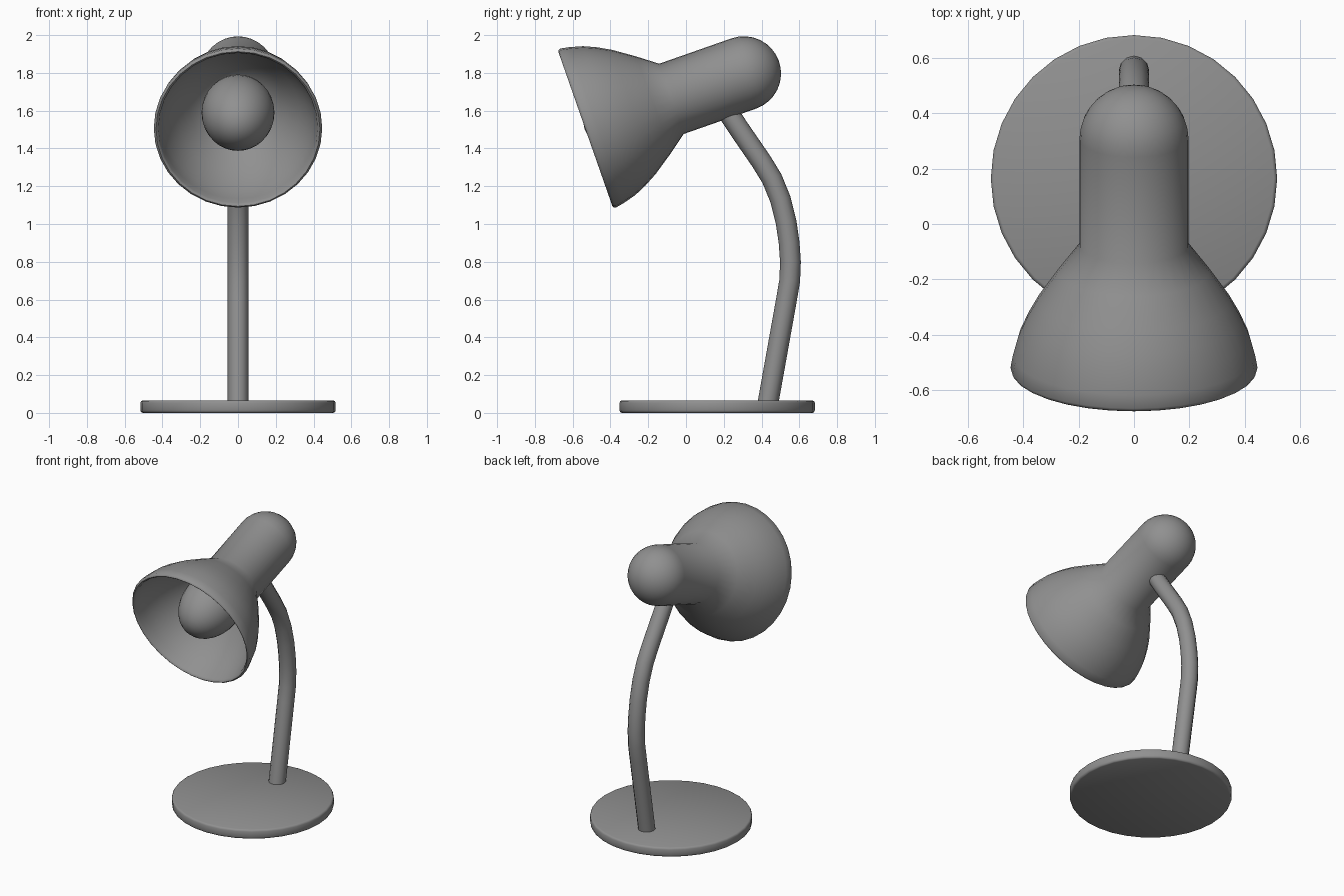
import bpy, bmesh, math
from mathutils import Matrix

if "Cube" in bpy.data.objects:
    bpy.data.objects.remove(bpy.data.objects["Cube"])

TILT = math.radians(-70.7)              # head axis points back and up
RIM = (0, -0.53, 1.504)                 # centre of the shade opening
HEAD = Matrix.Translation(RIM) @ Matrix.Rotation(TILT, 4, 'X')

# Dark grey finish
dark = bpy.data.materials.new("dark_grey")
dark.diffuse_color = (0.28, 0.28, 0.28, 1)
dark.use_nodes = True
dark.node_tree.nodes["Principled BSDF"].inputs["Base Color"].default_value = dark.diffuse_color


def lathe(name, profile, matrix, sides=32):
    """Revolve (radius, height) points around local z."""
    bm = bmesh.new()
    rings = []
    for r, h in profile:
        if r < 1e-5:
            rings.append([bm.verts.new((0, 0, h))] * sides)
        else:
            rings.append([bm.verts.new((r * math.cos(2 * math.pi * i / sides),
                                        r * math.sin(2 * math.pi * i / sides), h))
                          for i in range(sides)])
    for a, b in zip(rings, rings[1:]):
        for i in range(sides):
            j = (i + 1) % sides
            quad = list(dict.fromkeys([a[i], a[j], b[j], b[i]]))
            if len(quad) > 2:
                bm.faces.new(quad)
    bmesh.ops.recalc_face_normals(bm, faces=bm.faces)
    me = bpy.data.meshes.new(name)
    bm.to_mesh(me)
    bm.free()
    me.materials.append(dark)
    ob = bpy.data.objects.new(name, me)
    bpy.context.collection.objects.link(ob)
    ob.matrix_world = matrix
    bpy.ops.object.select_all(action='DESELECT')
    ob.select_set(True)
    bpy.context.view_layer.objects.active = ob
    bpy.ops.object.shade_smooth_by_angle(angle=math.radians(50))
    return ob


def dome(radius, centre, steps=8):
    """Quarter circle from the wall to the axis."""
    return [(radius * math.cos(k * math.pi / 2 / steps),
             centre + radius * math.sin(k * math.pi / 2 / steps))
            for k in range(steps)] + [(0, centre + radius)]


# Round base with softened edges
lathe("base", [(0, 0), (0.505, 0), (0.513, 0.004), (0.517, 0.014), (0.517, 0.053),
               (0.513, 0.062), (0.505, 0.066), (0, 0.066)],
      Matrix.Translation((0, 0.165, 0)))

# Flared shade with rolled rim and round-ended socket housing
inner = [(0, 0.46), (0.14, 0.46), (0.255, 0.35), (0.325, 0.26), (0.366, 0.19),
         (0.396, 0.12), (0.414, 0.06), (0.421, 0.012)]
rim = [(0.427, 0.001), (0.434, -0.003), (0.441, 0.001)]
outer = [(0.446, 0.012), (0.437, 0.06), (0.418, 0.13), (0.387, 0.20),
         (0.348, 0.27), (0.272, 0.38), (0.197, 0.48)]
lathe("shade", inner + rim + outer + dome(0.197, 0.886), HEAD)

# Bulb, slightly elongated along the head axis
bulb = [(0.193 * math.sin(k * math.pi / 16), 0.258 - 0.265 * math.cos(k * math.pi / 16))
        for k in range(17)]
lathe("bulb", bulb, HEAD)

# Bent stem: tube swept along a curve
path = [(0.43, 0.03), (0.532, 0.60), (0.549, 0.70), (0.553, 0.80), (0.546, 0.90),
        (0.53, 1.01), (0.50, 1.13), (0.455, 1.24), (0.40, 1.33), (0.283, 1.50), (0.20, 1.625)]
cu = bpy.data.curves.new("stem", 'CURVE')
cu.dimensions = '3D'
cu.bevel_depth = 0.055
cu.bevel_resolution = 4
cu.use_fill_caps = True
cu.materials.append(dark)
sp = cu.splines.new('POLY')
sp.points.add(len(path) - 1)
for p, (y, z) in zip(sp.points, path):
    p.co = (0, y, z, 1)
sp.use_smooth = True
bpy.context.collection.objects.link(bpy.data.objects.new("stem", cu))
